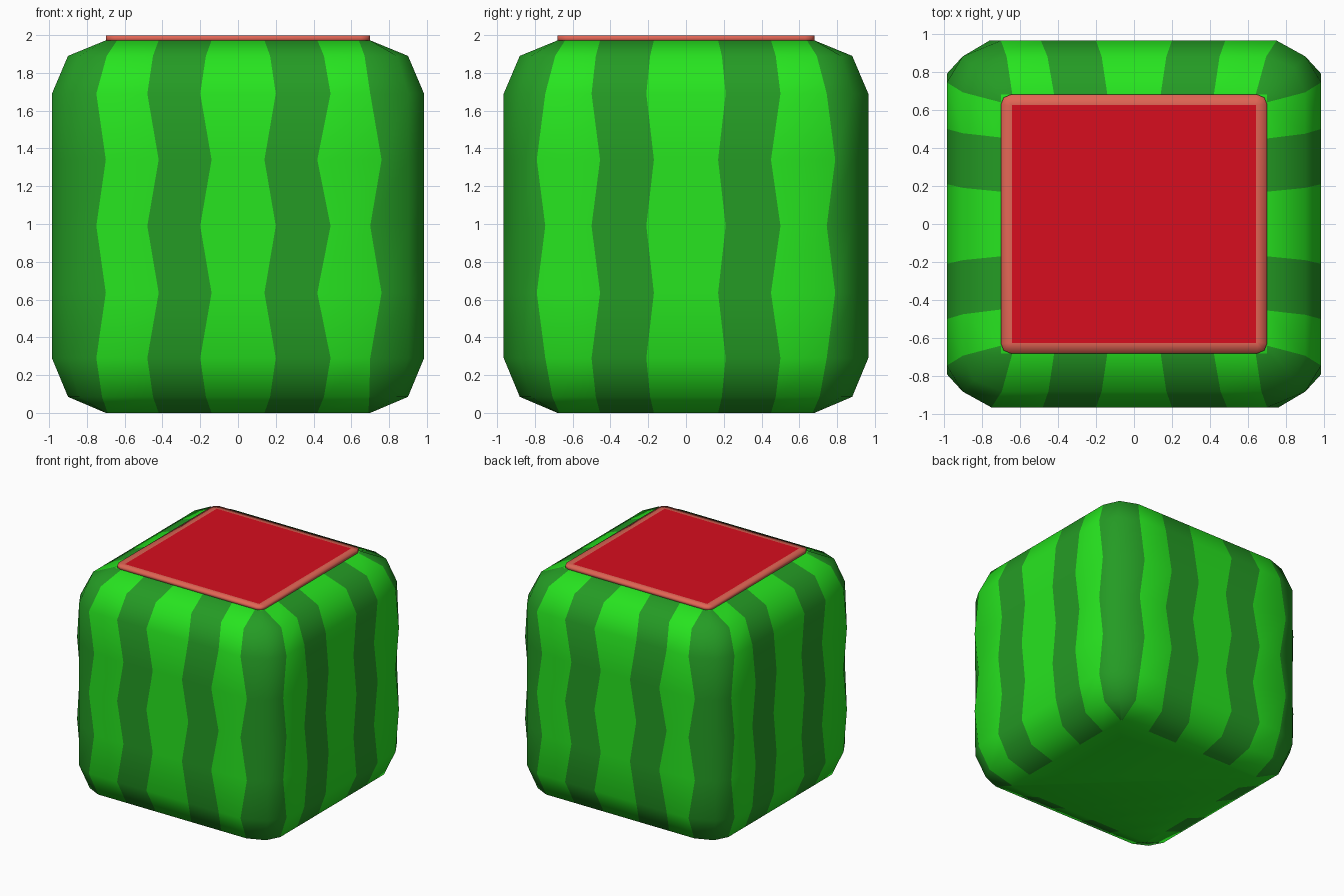
import bpy, bmesh

if "Cube" in bpy.data.objects:
    bpy.data.objects.remove(bpy.data.objects["Cube"])

def material(name, rgb):
    m = bpy.data.materials.new(name)
    m.diffuse_color = (*rgb, 1)
    m.use_nodes = True
    m.node_tree.nodes["Principled BSDF"].inputs["Base Color"].default_value = m.diffuse_color
    return m

LIGHT = material("light_green", (0.02, 0.78, 0.014))
DARK = material("dark_green", (0.018, 0.33, 0.018))
RED = material("red_flesh", (0.68, 0.004, 0.013))
PINK = material("pink_rim", (0.75, 0.13, 0.09))

def finish(bm, name, mats, smooth=True):
    bmesh.ops.recalc_face_normals(bm, faces=bm.faces)
    for f in bm.faces:
        f.smooth = smooth
    me = bpy.data.meshes.new(name)
    bm.to_mesh(me)
    bm.free()
    for m in mats:
        me.materials.append(m)
    ob = bpy.data.objects.new(name, me)
    bpy.context.collection.objects.link(ob)
    return ob

# Stripe boundaries across the front (x) and right (y) faces, zigzag states A and B
FRONT = {"A": [-.75, -.48, -.20, .20, .49, .70],
         "B": [-.70, -.42, -.14, .14, .42, .76],
         "low": [-.69, -.42, -.14, .14, .42, .69],
         "top": [-.64, -.42, -.14, .14, .42, .64]}
RIGHT = {"A": [-.745, -.50, -.21, .21, .50, .745],
         "B": [-.79, -.455, -.17, .17, .45, .79],
         "low": [-.67, -.455, -.17, .17, .45, .67],
         "top": [-.64, -.455, -.17, .17, .45, .64]}
for t in (FRONT, RIGHT):
    for end in ("low", "top"):
        t[end + "_mid"] = [(a + b) / 2 for a, b in zip(t[end], t["A"])]

# Rings: height, rounding radius outside the core rectangle, zigzag state
RINGS = [(0, 0, "low"), (.085, .2, "low_mid"), (.29, .285, "A"), (.635, .285, "B"),
         (.99, .285, "A"), (1.34, .285, "B"), (1.69, .285, "A"),
         (1.89, .2, "top_mid"), (1.972, 0, "top")]
CX, CY = .70, .68

# Rind: striped cube with rounded edges, each half the other turned 180 degrees
bm = bmesh.new()
rings = []
for z, r, state in RINGS:
    d = r * .707
    half = [(x, -CY - r) for x in FRONT[state]] + [(CX + d, -CY - d)]
    half += [(CX + r, y) for y in RIGHT[state]] + [(CX + d, CY + d)]
    pts = half + [(-x, -y) for x, y in half]
    rings.append([bm.verts.new((x, y, z)) for x, y in pts])
n = len(rings[0])
for lo, hi in zip(rings, rings[1:]):
    for j in range(n):
        k = (j + 1) % n
        f = bm.faces.new((lo[j], lo[k], hi[k], hi[j]))
        f.material_index = 1 if j % 7 in (1, 3, 5, 6) else 0
bm.faces.new(rings[0][::-1])
bm.faces.new(rings[-1])
finish(bm, "rind", (LIGHT, DARK))

# Rim: thin slab with rounded corners around the cut
bm = bmesh.new()
bmesh.ops.create_cube(bm, size=1)
for v in bm.verts:
    v.co = (v.co.x * 1.40, v.co.y * 1.36, 1.9825 + v.co.z * .033)
upright = [e for e in bm.edges if abs(e.verts[0].co.z - e.verts[1].co.z) > .01]
bmesh.ops.bevel(bm, geom=upright, offset=.05, segments=2, profile=.5, affect='EDGES')
top = [f for f in bm.faces if all(v.co.z > 1.99 for v in f.verts)]
bmesh.ops.inset_region(bm, faces=top, thickness=.055)
finish(bm, "cut_rim", (PINK,))

# Flesh: flat red square on the cut
bm = bmesh.new()
bmesh.ops.create_grid(bm, x_segments=1, y_segments=1, size=1)
for v in bm.verts:
    v.co = (v.co.x * .642, v.co.y * .627, 2.0)
finish(bm, "flesh", (RED,), smooth=False)
for f in bpy.data.objects["flesh"].data.polygons:
    if f.normal.z < 0:
        f.flip()
